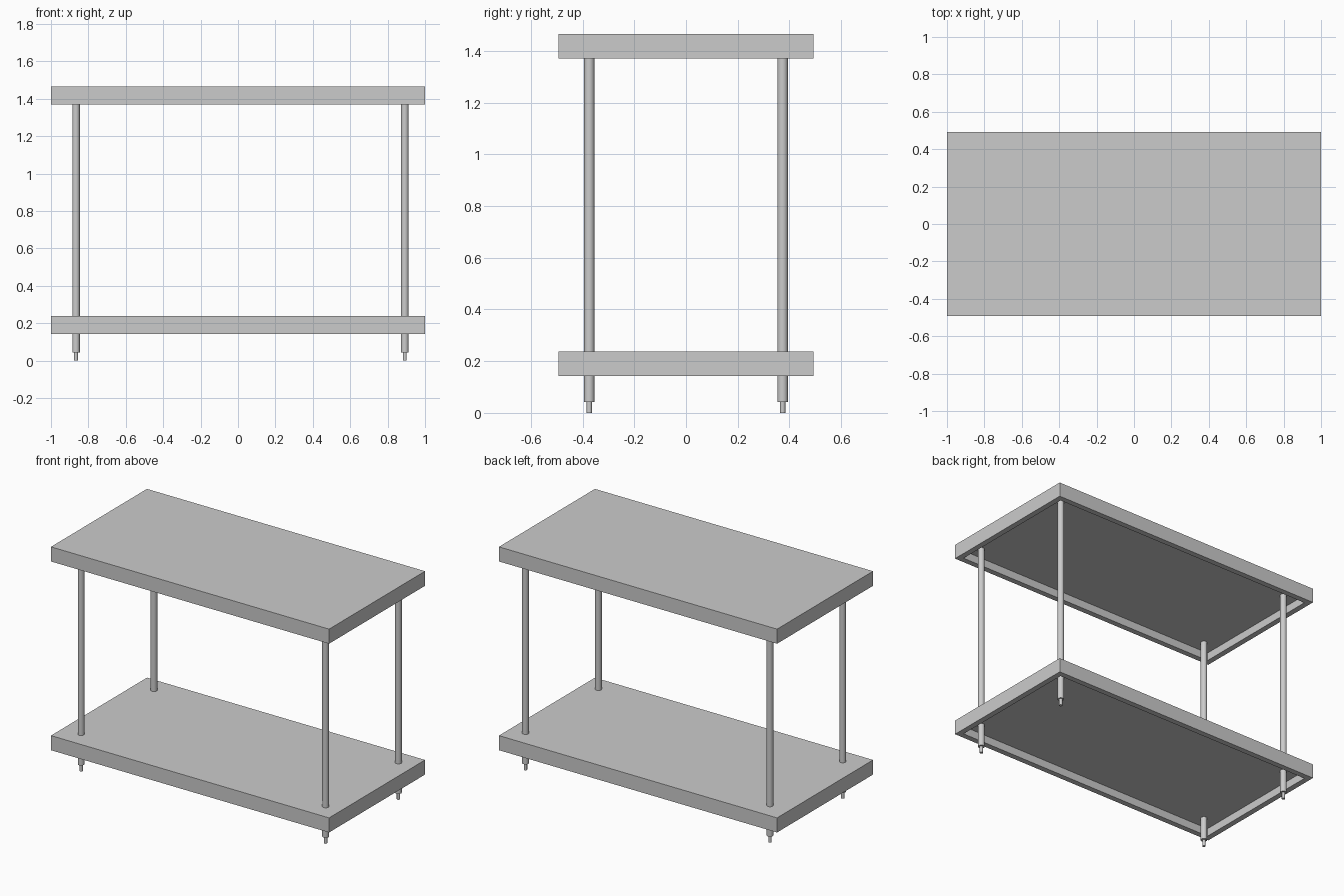
import bpy, bmesh

if "Cube" in bpy.data.objects:
    bpy.data.objects.remove(bpy.data.objects["Cube"])

HX, HY = 1.0, 0.493          # half size of the shelves
LIP, RECESS, THICK = 0.052, 0.052, 0.095
UNDER_TOP = 1.37 + RECESS    # underside of the top panel


def add_object(name, bm):
    mesh = bpy.data.meshes.new(name)
    bm.to_mesh(mesh)
    bm.free()
    ob = bpy.data.objects.new(name, mesh)
    bpy.context.collection.objects.link(ob)
    return ob


def shelf(name, z0):
    """Box with its underside inset and pushed up, leaving a rim."""
    bm = bmesh.new()
    bmesh.ops.create_cube(bm, size=1)
    bmesh.ops.scale(bm, vec=(2 * HX, 2 * HY, THICK), verts=bm.verts)
    bmesh.ops.translate(bm, vec=(0, 0, z0 + THICK / 2), verts=bm.verts)
    bm.normal_update()
    bottom = min(bm.faces, key=lambda f: f.calc_center_median().z)
    bmesh.ops.inset_region(bm, faces=[bottom], thickness=LIP)
    # second tiny-free step: extrude the inner face upward for the recess walls
    inner = bmesh.ops.extrude_discrete_faces(bm, faces=[bottom])["faces"][0]
    bmesh.ops.translate(bm, vec=(0, 0, RECESS), verts=inner.verts)
    bmesh.ops.recalc_face_normals(bm, faces=bm.faces)
    return add_object(name, bm)


def rod(name, x, y, z0, z1, r):
    bpy.ops.mesh.primitive_cylinder_add(vertices=24, radius=r, depth=z1 - z0,
                                        location=(x, y, (z0 + z1) / 2))
    ob = bpy.context.object
    ob.name = name
    bpy.ops.object.shade_smooth_by_angle()
    return ob


# Shelves
shelf("lower_shelf", 0.143)
shelf("top_shelf", 1.37)

# Legs run through the lower shelf up to the top panel, each on a thin foot
for side, x in (("left", -0.866), ("right", 0.892)):
    for end, y in (("front", -0.374), ("back", 0.374)):
        rod(f"{end}_{side}_leg", x, y, 0.043, UNDER_TOP + 0.005, 0.02)
        rod(f"{end}_{side}_foot", x, y, 0.0, 0.048, 0.01)
